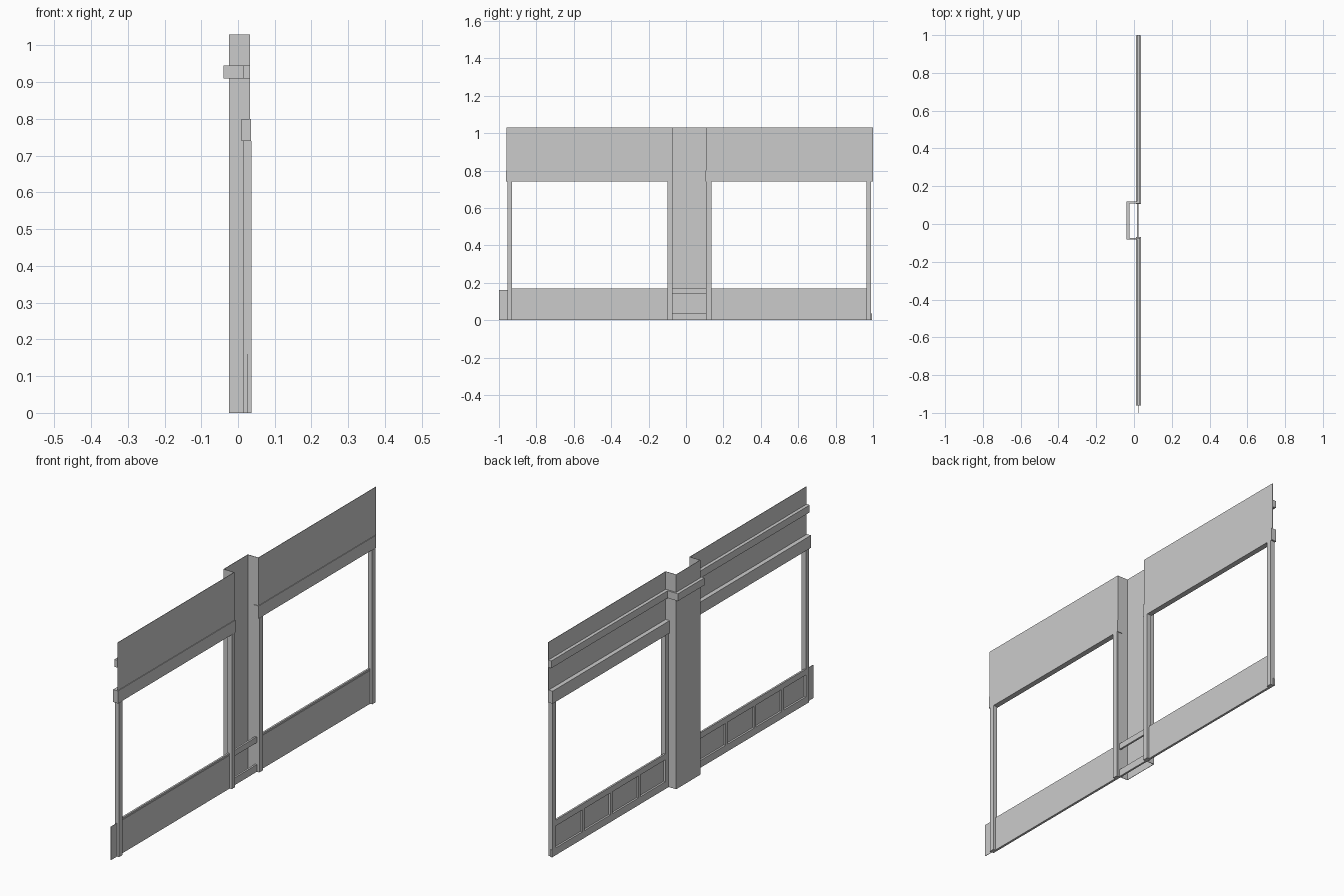
import bpy

if "Cube" in bpy.data.objects:
    bpy.data.objects.remove(bpy.data.objects["Cube"])

grey = bpy.data.materials.new("plain grey")
grey.use_nodes = True
grey.diffuse_color = (0.6, 0.6, 0.6, 1)
grey.node_tree.nodes["Principled BSDF"].inputs["Base Color"].default_value = (0.6, 0.6, 0.6, 1)


def box(name, x, y, z):
    """Box given by its (min, max) range along each axis."""
    bpy.ops.mesh.primitive_cube_add(size=1, location=[sum(r) / 2 for r in (x, y, z)])
    ob = bpy.context.object
    ob.name = name
    ob.scale = [r[1] - r[0] for r in (x, y, z)]
    bpy.ops.object.transform_apply(location=False, rotation=False, scale=True)
    ob.data.materials.append(grey)
    return ob


SHEET = 0.002            # thickness of the sheet panels
TOP = 1.03
BACK = -0.025            # rear plane of the pillar
FACE = 0.033             # front plane of the upper panels
LOW_FACE = 0.026         # front plane of the lower panels
FRAME = (0.015, 0.037)   # depth of the window posts
PIER = (-0.075, 0.11)    # width of the pillar

# Hollow pillar, open to the front, top and bottom
box("pillar_back", (BACK, BACK + SHEET), PIER, (0, TOP))
box("pillar_side_a", (BACK, FACE), (PIER[0], PIER[0] + SHEET), (0, TOP))
box("pillar_side_b", (BACK, FACE), (PIER[1] - SHEET, PIER[1]), (0, TOP))

# Band wrapped round the pillar
band_z = (0.91, 0.945)
band_y = (PIER[0] - 0.008, PIER[1] + 0.008)
box("pillar_band_back", (-0.04, BACK), band_y, band_z)
box("pillar_band_side_a", (BACK, 0.015), (band_y[0], PIER[0]), band_z)
box("pillar_band_side_b", (BACK, 0.015), (PIER[1], band_y[1]), band_z)

# Each bay: upper panel, lintel, lower panel, posts and stiles
bays = {
    "near": dict(upper=(-0.96, -0.075), lintel=(-0.962, -0.07), lower=(-1, -0.075),
                 posts=(-0.955, -0.1), side=-1),
    "far": dict(upper=(0.11, 1), lintel=(0.105, 0.997), lower=(0.11, 0.99),
                posts=(0.11, 0.965), side=1),
}
for bay, b in bays.items():
    box(bay + "_upper_panel", (FACE - SHEET, FACE), b["upper"], (0.74, TOP))
    box(bay + "_upper_rail", (0.015, FACE - SHEET), b["upper"], band_z)
    box(bay + "_lintel", (0.01, 0.036), b["lintel"], (0.74, 0.8))
    box(bay + "_lower_panel", (LOW_FACE - SHEET, LOW_FACE), b["lower"], (0, 0.16))
    for i, y in enumerate(b["posts"]):
        box(f"{bay}_post_{i}", FRAME, (y, y + 0.025), (0, 0.74))
    for i, y in enumerate((0.33, 0.545, 0.755)):
        c = y * b["side"]
        box(f"{bay}_stile_{i}", (0.015, LOW_FACE - SHEET), (c - 0.008, c + 0.008), (0.035, 0.14))

# Continuous rails running behind the lower panels and across the pillar
box("bottom_rail", (0.015, LOW_FACE - SHEET), (-0.955, 0.995), (0, 0.035))
box("sill_rail", (0.015, LOW_FACE - SHEET), (-0.955, 0.99), (0.14, 0.168))
